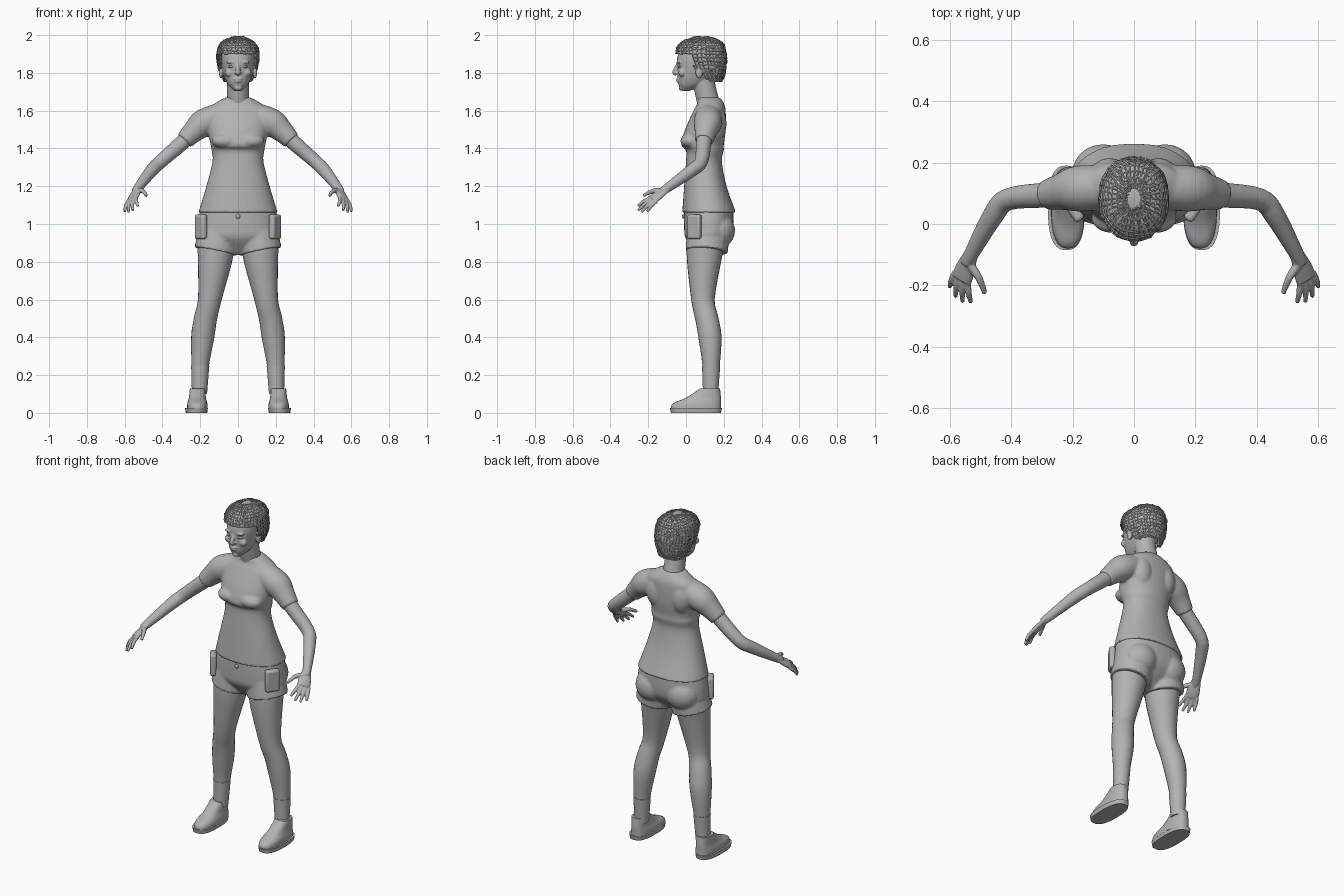
import bpy, bmesh, math, random
from mathutils import Vector, Matrix

random.seed(4)
cube = bpy.data.objects.get("Cube")
if cube:
    bpy.data.objects.remove(cube, do_unlink=True)

grey = bpy.data.materials.new("plain grey")
grey.use_nodes = True
grey.diffuse_color = (.45, .45, .45, 1)
for node in grey.node_tree.nodes:
    if node.type == 'BSDF_PRINCIPLED':
        node.inputs["Base Color"].default_value = grey.diffuse_color


def curve_point(before, start, end, after, t):
    """Point on a smooth curve between start and end."""
    leave, arrive = (end - before) / 2, (after - start) / 2
    bow = start - end
    return start + t * (leave + t * (-3 * bow - 2 * leave - arrive + t * (2 * bow + leave + arrive)))


def spline(rows, steps=4):
    """Smooth curve through rows of numbers."""
    last = len(rows) - 1
    out = []
    for i in range(last):
        near = rows[max(i - 1, 0)], rows[i], rows[i + 1], rows[min(i + 2, last)]
        for step in range(steps):
            out.append([curve_point(*column, step / steps) for column in zip(*near)])
    return out + [rows[last]]


def circle(count):
    """Unit circle as cosine and sine pairs."""
    for i in range(count):
        angle = math.tau * i / count
        yield math.cos(angle), math.sin(angle)


def skin(bm, rings):
    """Bridge point rings and close both ends."""
    loops = [[bm.verts.new(point) for point in ring] for ring in rings]
    for lower, upper in zip(loops, loops[1:]):
        for i in range(len(lower)):
            bm.faces.new((lower[i - 1], lower[i], upper[i], upper[i - 1]))
    bm.faces.new(loops[0])
    bm.faces.new(loops[-1])


def loft(bm, rows, middle=0, power=2.2, count=36):
    """Level rounded slices: height, half width, front and back."""
    rings = []
    for z, half, front, back in spline(rows):
        ring = []
        for c, s in circle(count):
            dx = math.copysign(abs(c) ** (2 / power), c) * half
            dy = math.copysign(abs(s) ** (2 / power), s) * (back - front) / 2
            ring.append((middle + dx, (front + back) / 2 + dy, z))
        rings.append(ring)
    skin(bm, rings)


def tube(bm, rows, side=1, axis=(1, 0, 0), flat=1, count=24):
    """Limb along a path: position and radius, thinned across the axis by flat."""
    path = spline(rows)
    points = [Vector(row[:3]) for row in path]
    rings = []
    for i, row in enumerate(path):
        along = (points[min(i + 1, len(points) - 1)] - points[max(i - 1, 0)]).normalized()
        wide = Vector(axis)
        wide = (wide - along * wide.dot(along)).normalized()
        thin = along.cross(wide) * flat
        ring = [points[i] + (wide * c + thin * s) * row[3] for c, s in circle(count)]
        rings.append([(p.x * side, p.y, p.z) for p in ring])
    skin(bm, rings)


def ball(bm, centre, radii):
    place = Matrix.Translation(centre) @ Matrix.Diagonal((*radii, 1))
    bmesh.ops.create_uvsphere(bm, u_segments=20, v_segments=12, radius=1, matrix=place)


def finish(name, bm, voxel=0, relax=3):
    """Make the object; a voxel size melts its pieces into one skin."""
    bmesh.ops.recalc_face_normals(bm, faces=bm.faces[:])
    mesh = bpy.data.meshes.new(name)
    bm.to_mesh(mesh)
    bm.free()
    mesh.materials.append(grey)
    mesh.shade_smooth()
    mesh.set_sharp_from_angle(angle=math.radians(40))
    ob = bpy.data.objects.new(name, mesh)
    bpy.context.collection.objects.link(ob)
    if voxel:
        blend = ob.modifiers.new("blend", 'REMESH')
        blend.mode = 'VOXEL'
        blend.voxel_size = voxel
        blend.use_smooth_shade = True
        soften = ob.modifiers.new("soften", 'SMOOTH')
        soften.factor = .5
        soften.iterations = relax
    return ob


sides = {"left": 1, "right": -1}

# Shirt: torso, bust, shoulder blades and short sleeves
bm = bmesh.new()
loft(bm, [(1.06, .21, -.02, .265), (1.2, .168, -.01, .215), (1.33, .135, 0, .19), (1.39, .14, 0, .2),
          (1.42, .145, -.025, .2), (1.5, .16, -.005, .21), (1.6, .16, .04, .21),
          (1.64, .12, .06, .2), (1.67, .065, .06, .18)])
for s in sides.values():
    ball(bm, (s * .07, .02, 1.44), (.07, .05, .04))
    ball(bm, (s * .08, .165, 1.53), (.06, .05, .09))
    tube(bm, [(.08, .12, 1.575, .07), (.18, .115, 1.535, .075),
              (.235, .105, 1.49, .06), (.285, .095, 1.44, .048)], s)
finish("shirt", bm, .008)

# Shorts: pelvis, seat and flared legs
bm = bmesh.new()
loft(bm, [(1.08, .2, -.01, .25), (.98, .215, -.01, .25), (.92, .2, 0, .23), (.84, .03, .06, .15)])
for s in sides.values():
    ball(bm, (s * .1, .17, .965), (.1, .09, .095))
    tube(bm, [(.09, .12, 1, .11), (.12, .11, .855, .113)], s)
finish("shorts", bm, .007)

# Thigh pockets and the waist button
bm = bmesh.new()
for s in sides.values():
    place = Matrix.Translation((s * .196, .045, .985)) @ Matrix.Rotation(-s * .6, 4, 'Z')
    bmesh.ops.create_cube(bm, size=1, matrix=place @ Matrix.Diagonal((.035, .08, .13, 1)))
bevel = finish("pockets", bm).modifiers.new("rounded", 'BEVEL')
bevel.width = .012
bevel.segments = 3
bm = bmesh.new()
ball(bm, (0, -.014, 1.04), (.012, .007, .012))
finish("button", bm)

for label, s in sides.items():
    # Bare leg with a low sock
    bm = bmesh.new()
    tube(bm, [(.115, .105, .9, .1), (.123, .095, .8, .09), (.15, .09, .6, .062), (.172, .11, .5, .061),
              (.187, .127, .4, .061), (.2, .133, .25, .046), (.204, .13, .1, .036)], s)
    finish(label + "_leg", bm)
    bm = bmesh.new()
    tube(bm, [(.2, .133, .25, .048), (.204, .13, .1, .04)], s)
    finish(label + "_sock", bm)

    # Slip-on shoe on a flat sole
    bm = bmesh.new()
    loft(bm, [(.02, .055, -.08, .185), (.05, .053, -.07, .185), (.08, .045, 0, .185),
              (.13, .04, .075, .18)], s * .215, 2.5)
    finish(label + "_shoe", bm)
    bm = bmesh.new()
    loft(bm, [(0, .057, -.08, .185), (.025, .06, -.085, .19)], s * .22, 2.6)
    finish(label + "_sole", bm)

    # Arm, palm, fanned fingers and thumb
    bm = bmesh.new()
    tube(bm, [(.2, .11, 1.52, .042), (.285, .095, 1.44, .041), (.41, .08, 1.33, .036),
              (.46, .025, 1.28, .034), (.53, -.1, 1.19, .024), (.545, -.13, 1.17, .02)], s)
    across = Vector((-.77, -.55, .33))
    reach = Vector((.2, -.75, -.63))
    tube(bm, [(.53, -.1, 1.19, .025), (.55, -.15, 1.15, .036), (.56, -.18, 1.13, .036)], s, across, .45)
    for k in range(4):
        spread = across * (k - 1.5)
        base = Vector((.56, -.17, 1.13)) + spread * .018
        tip = Vector((.565, -.23, 1.08)) + spread * .03
        if k in (1, 2):
            tip += reach * .02
        bend = (base + tip) / 2 - reach.cross(across) * .006
        tube(bm, [(*base, .01), (*bend, .01), (*tip, .007)], s)
    tube(bm, [(.535, -.13, 1.175, .015), (.505, -.175, 1.175, .012), (.485, -.225, 1.15, .008)], s)
    finish(label + "_arm", bm, .004, 2)

# Head with neck, nose, lips, chin, brows, cheeks and ears
bm = bmesh.new()
tube(bm, [(0, .13, 1.6, .06), (0, .1, 1.72, .058), (0, .09, 1.8, .06)])
loft(bm, [(1.705, .02, -.02, .02), (1.74, .054, -.04, .1), (1.8, .078, -.045, .17),
          (1.88, .088, -.047, .195), (1.95, .075, -.01, .175), (1.98, .03, .05, .12)])
tube(bm, [(0, -.04, 1.85, .009), (0, -.06, 1.805, .013), (0, -.05, 1.795, .011)])
ball(bm, (0, -.041, 1.767), (.024, .011, .006))
ball(bm, (0, -.04, 1.755), (.02, .011, .007))
ball(bm, (0, -.025, 1.72), (.02, .014, .014))
for s in sides.values():
    ball(bm, (s * .01, -.05, 1.8), (.009, .01, .007))
    ball(bm, (s * .035, -.036, 1.856), (.026, .013, .008))
    ball(bm, (s * .044, -.02, 1.8), (.027, .02, .022))
    ball(bm, (s * .09, .07, 1.805), (.012, .02, .034))
finish("head", bm, .004)

# Eyes
bm = bmesh.new()
for s in sides.values():
    ball(bm, (s * .035, -.033, 1.833), (.016, .012, .007))
finish("eyes", bm)

# Cropped hair: a cap cut along the hairline, covered by a lattice of strands
bm = bmesh.new()
loft(bm, [(1.755, .07, .065, .19), (1.82, .1, -.01, .21), (1.9, .11, -.052, .213),
          (1.96, .088, -.025, .19), (1.99, .025, .05, .115)], count=40)


def below_hairline(point):
    return point.z < (1.89 if point.y < .035 else 1.86 - .9 * point.y)


bmesh.ops.delete(bm, geom=[v for v in bm.verts if below_hairline(v.co)], context='VERTS')
for v in bm.verts:
    v.co += Vector([random.uniform(-.0035, .0035) for axis in range(3)])
strands = finish("hair", bm).modifiers.new("strands", 'WIREFRAME')
strands.thickness = .008
strands.offset = 0
strands.use_replace = False
strands.use_even_offset = False
